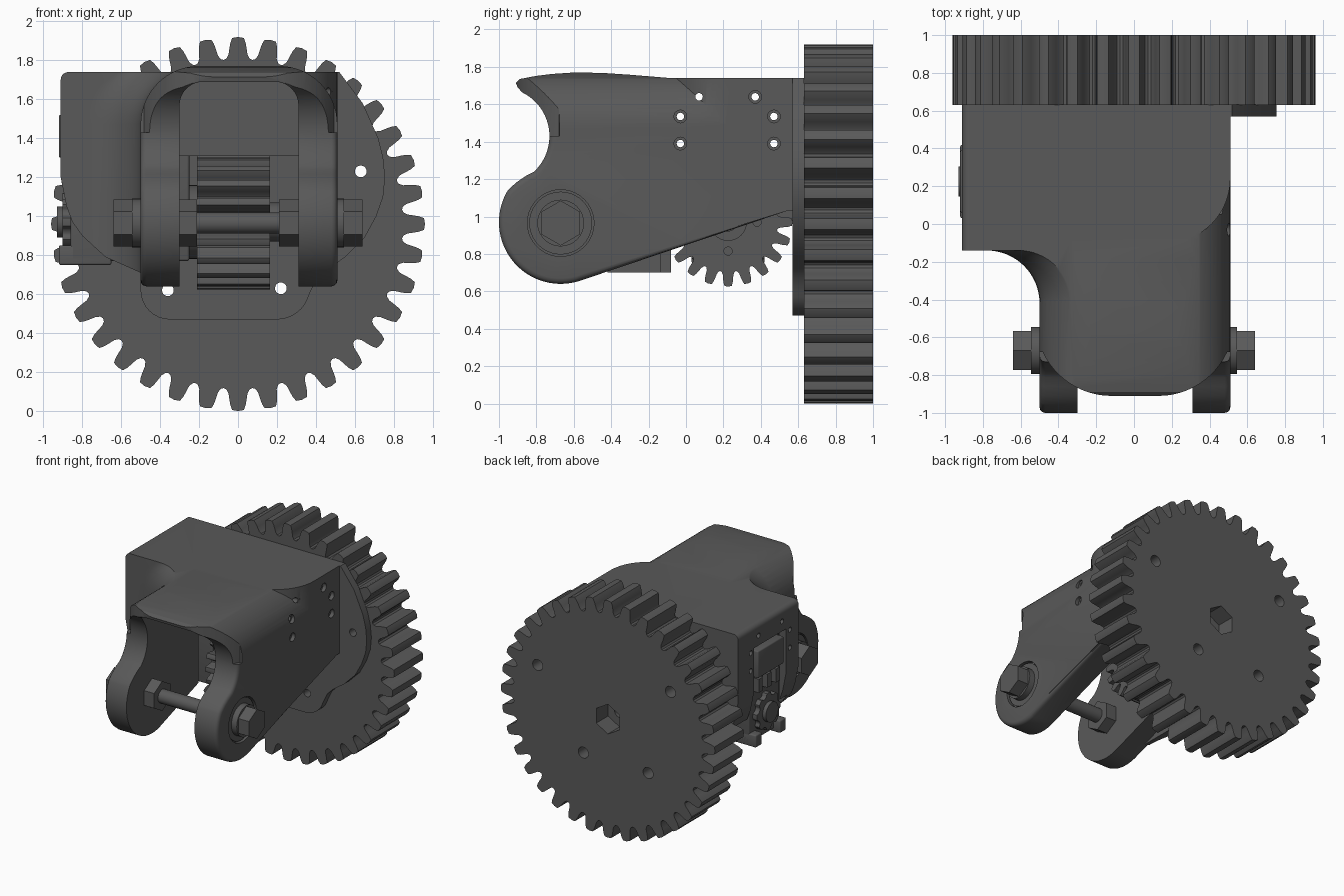
import bpy, bmesh
from math import sin, cos, pi, radians, sqrt

if "Cube" in bpy.data.objects:
    bpy.data.objects.remove(bpy.data.objects["Cube"])


def arc(cx, cy, r, a0, a1, n=16):
    return [(cx + r * cos(radians(a0 + (a1 - a0) * i / n)),
             cy + r * sin(radians(a0 + (a1 - a0) * i / n))) for i in range(n + 1)]


def loft(name, sections, bevel=0, pick=None):
    """Skin equal-sized 3D rings and cap both ends; optionally round picked edges."""
    bm = bmesh.new()
    rings = [[bm.verts.new(p) for p in s] for s in sections]
    bm.faces.new(rings[0])
    bm.faces.new(rings[-1])
    n = len(rings[0])
    for lo, hi in zip(rings, rings[1:]):
        for i in range(n):
            bm.faces.new((lo[i], lo[(i + 1) % n], hi[(i + 1) % n], hi[i]))
    bmesh.ops.recalc_face_normals(bm, faces=bm.faces)
    if bevel:
        edges = [e for e in bm.edges if pick is None or pick(e)]
        bmesh.ops.bevel(bm, geom=edges, offset=bevel, segments=3, affect='EDGES', profile=0.5)
    me = bpy.data.meshes.new(name)
    bm.to_mesh(me)
    bm.free()
    me.materials.append(dark)
    ob = bpy.data.objects.new(name, me)
    bpy.context.collection.objects.link(ob)
    return ob


def prism(name, pts, axis, a, b, bevel=0, pick=None):
    """Extrude a 2D outline along one axis from a to b."""
    put = {'x': lambda u, v, t: (t, u, v), 'y': lambda u, v, t: (u, t, v),
           'z': lambda u, v, t: (u, v, t)}[axis]
    return loft(name, [[put(u, v, t) for u, v in pts] for t in (a, b)], bevel, pick)


def disc(name, c, r, axis, a, b, n=32, turn=0):
    return prism(name, arc(c[0], c[1], r, turn, turn + 360, n)[:-1], axis, a, b)


def box(name, x, y, z, bevel=0):
    return prism(name, [(x[0], y[0]), (x[1], y[0]), (x[1], y[1]), (x[0], y[1])],
                 'z', z[0], z[1], bevel)


def boolean(ob, other, op='DIFFERENCE'):
    other.hide_render = True
    m = ob.modifiers.new('cut', 'BOOLEAN')
    m.operation, m.object, m.solver = op, other, 'EXACT'
    bpy.context.view_layer.objects.active = ob
    bpy.ops.object.modifier_apply(modifier=m.name)
    bpy.data.objects.remove(other)


def gear_outline(cx, cz, teeth, tip, root):
    shape = [(-.5, 0), (-.4, .05), (-.32, .22), (-.28, .5), (-.24, .75), (-.18, .96),
             (0, 1), (.18, .96), (.24, .75), (.28, .5), (.32, .22), (.4, .05)]
    pts = []
    for k in range(teeth):
        for f, g in shape:
            a, r = (k + f) * 2 * pi / teeth - pi / 2, root + g * (tip - root)
            pts.append((cx + r * cos(a), cz + r * sin(a)))
    return pts


dark = bpy.data.materials.new('dark_grey')
dark.diffuse_color = (.1, .1, .1, 1)
dark.use_nodes = True
dark.node_tree.nodes["Principled BSDF"].inputs["Base Color"].default_value = dark.diffuse_color

# large gear and the mounting flange in front of it
gear = prism('large_gear', gear_outline(0, .96, 36, .96, .845), 'y', .63, 1.0)
left_curve = [(-.91, 1.2), (-.88, 1.05), (-.85, .97), (-.8, .9), (-.68, .79), (-.5, .71)]
flange = prism('flange', arc(-.87, 1.7, .04, 90, 180, 5) + left_curve
               + arc(-.35, .62, .15, 180, 270, 8) + arc(.2, .64, .17, 270, 345, 8)
               + [(.4, .67), (.45, .72), (.55, .79), (.65, .89), (.71, 1.0), (.745, 1.1),
                  (.755, 1.2), (.745, 1.3), (.72, 1.4), (.64, 1.58), (.52, 1.74)],
               'y', .57, .632)
for c in [(.63, 1.23), (.22, .63), (-.36, .62), (-.56, 1.33)]:
    boolean(gear, disc('recess', c, .045, 'y', .82, 1.1, 20))
    for part in (gear, flange):
        boolean(part, disc('hole', c, .03, 'y', .5, 1.1, 20))
boolean(gear, disc('hole', (0, .96), .045, 'y', .6, 1.1, 20))
boolean(gear, disc('hole', (0, .96), .12, 'y', .85, 1.1, 6, 30))

# fork with hood: side profile (rounded lower edges) intersected with an upside-down U
side = (arc(-.67, .97, .33, 149, 289, 40)
        + [(.54, 1.03), (.6, 1.03), (.6, 1.74), (-.08, 1.74), (-.3, 1.758), (-.45, 1.768),
           (-.6, 1.77), (-.72, 1.762), (-.8, 1.752), (-.89, 1.735), (-.91, 1.715), (-.9, 1.69)]
        + arc(-.99, 1.43, .26, 64, -47, 20) + [(-.86, 1.215), (-.91, 1.18)])
housing = prism('housing', side, 'x', -.5, .51, .03, lambda e: all(
    v.co.z < 1.6 and v.co.y < .55 for v in e.verts)
    and abs(e.verts[0].co.x - e.verts[1].co.x) < .1)
u_shape = ([(-.5, .5)] + arc(-.2, 1.471, .3, 180, 90) + arc(.21, 1.471, .3, 90, 0)
           + [(.51, .5), (.31, .5)] + arc(.19, 1.57, .12, 0, 90, 8)
           + arc(-.18, 1.57, .12, 90, 180, 8) + [(-.3, .5)])
boolean(housing, prism('u', u_shape, 'y', -1.1, .65), 'INTERSECT')
# rounded corners of the hood lip
boolean(housing, prism('lip', arc(.13, -.51, .4, 270, 335, 12) + [(.6, -.66), (.6, -1.1), (.13, -1.1)],
                       'z', 1.43, 2))
boolean(housing, prism('lip', arc(-.12, -.51, .4, 270, 205, 12) + [(-.6, -.66), (-.6, -1.1), (-.12, -1.1)],
                       'z', 1.43, 2))

# drive box, with a concave fillet that follows the rounded hood
plan = ([(-.91, -.14), (0, -.14), (.17, -.1)] + arc(.17, .24, .34, -90, 0)
        + [(.51, .6), (-.91, .6)])
drive_box = prism('drive_box', plan, 'z', .4, 2)
rings = []
for z in [.4, 1.471, 1.52, 1.57, 1.61, 1.65, 1.68, 1.71, 1.735, 1.745]:
    x = -.2 - sqrt(.09 - max(0, z - 1.471) ** 2)
    rings.append([(u, v, z) for u, v in arc(x - .28, -.42, .28, 90, 0)
                  + [(x + .04, -.42), (x + .04, -.1), (x - .28, -.1)]])
boolean(drive_box, loft('fillet', rings), 'UNION')
boolean(drive_box, prism('outline', arc(-.87, 1.7, .04, 90, 180, 5) + left_curve
                         + [(-.45, .7), (-.45, 1.31), (.51, 1.31), (.51, 1.74)],
                         'y', -.7, .8), 'INTERSECT')
boolean(housing, drive_box, 'UNION')
boolean(housing, box('wall', (-.4, .4), (-.14, -.07), (1.31, 1.7)), 'UNION')

# hollow interior, motor opening, screw holes, axle recesses
boolean(housing, box('cavity', (-.85, .305), (-.08, .575), (.3, 1.68)))
boolean(housing, box('opening', (-1, -.8), (.02, .43), (.3, 1.56)))
for c in [(.07, 1.64), (.37, 1.64), (-.03, 1.535), (.47, 1.535), (-.03, 1.39), (.47, 1.39)]:
    boolean(housing, disc('hole', c, .02, 'x', -1.1, 1.1, 16))
    boolean(housing, disc('recess', c, .034, 'x', .48, .6, 20))
AX = (-.67, .965)
boolean(housing, disc('recess', AX, .178, 'x', .475, .6, 40))
boolean(housing, disc('recess', AX, .178, 'x', -.6, -.465, 40))

# axle bolt with bearings, hex ends and inner nuts
disc('axle', AX, .055, 'x', -.6, .6)
for s, name in ((-1, 'left'), (1, 'right')):
    disc(name + '_bearing', AX, .168, 'x', s * .44, s * .497, 40)
    disc(name + '_washer', AX, .125, 'x', s * .49, s * .545)
    disc(name + '_hex_end', AX, .12, 'x', s * .54, s * .64, 6, 30)
    disc(name + '_nut', AX, .12, 'x', s * .21, s * .31, 6, 30)

# pinion with its hub and screw holes
PC = (.225, .97)
pinion = prism('pinion', gear_outline(*PC, 20, .345, .265), 'x', -.21, .165)
for k in range(4):
    c = (PC[0] + .155 * cos(k * pi / 2), PC[1] + .155 * sin(k * pi / 2))
    boolean(pinion, disc('hole', c, .022, 'x', .1, .3, 16))
disc('pinion_horn', PC, .1, 'x', .16, .225)
disc('pinion_pin', PC, .05, 'x', .2, .32)
disc('drive_horn', PC, .19, 'x', -.25, -.21)

# motor body with end details on the left side
box('motor', (-.86, -.25), (.03, .42), (.77, 1.55), .012)
box('motor_panel', (-.92, -.8), (.06, .39), (1.3, 1.52), .01)
for y in (.09, .2, .31):
    box('motor_rib', (-.905, -.8), (y, y + .05), (1.17, 1.28))
prism('motor_rear_wheel', gear_outline(*PC, 8, .15, .125), 'x', -.9, -.8)
disc('motor_rear_cap', PC, .08, 'x', -.93, -.85)
for y in (.03, .34):
    box('motor_foot', (-.92, -.65), (y, y + .08), (.75, .85), .01)

# smooth curved faces while keeping edges crisp
bpy.ops.object.select_all(action='SELECT')
bpy.context.view_layer.objects.active = housing
bpy.ops.object.shade_smooth_by_angle(angle=radians(32))
